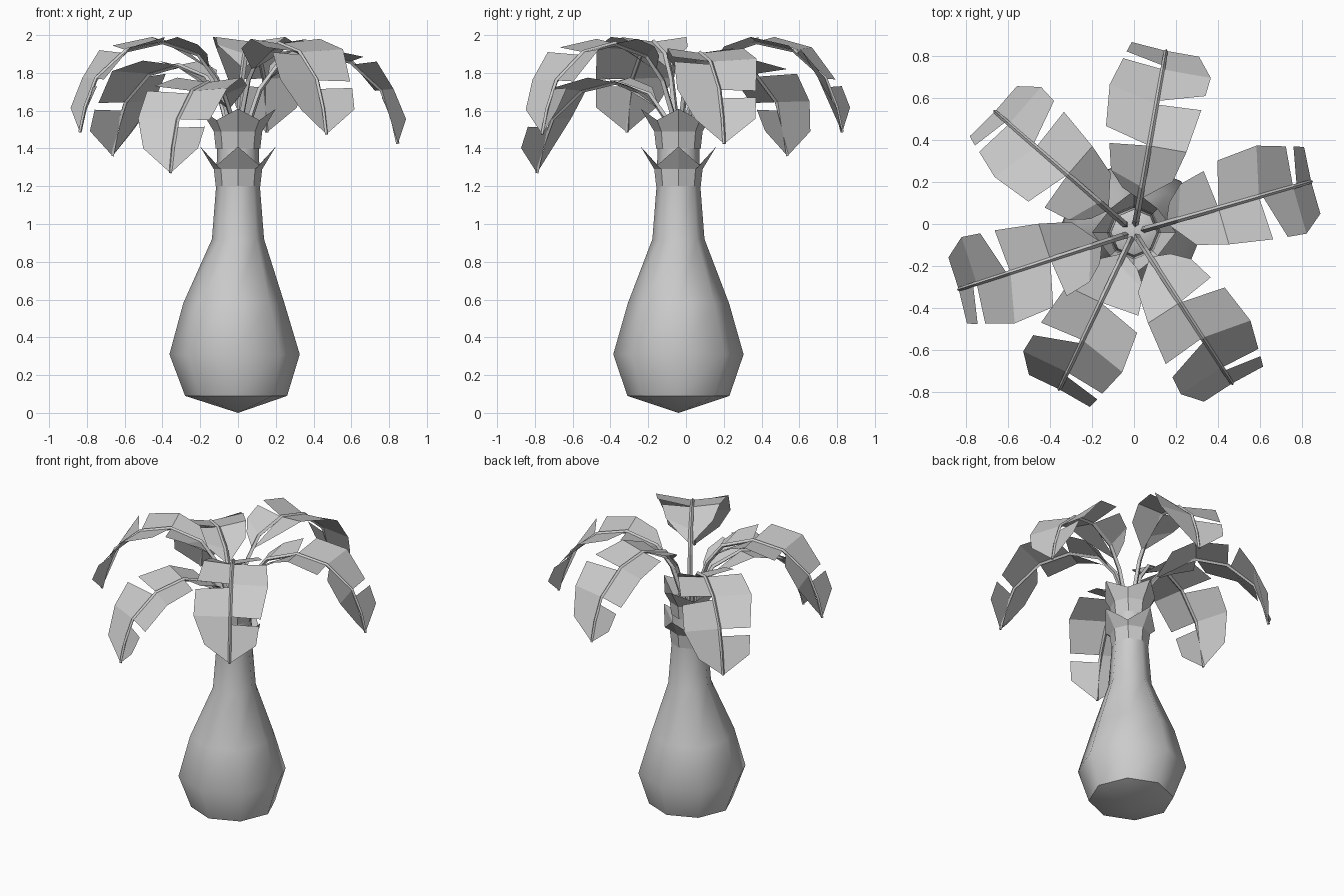
import bpy, bmesh, math
from mathutils import Vector, Matrix

if "Cube" in bpy.data.objects:
    bpy.data.objects.remove(bpy.data.objects["Cube"])

CENTRE_Y = -0.04

# One plain grey for everything
grey = bpy.data.materials.new("plain grey")
grey.use_nodes = True
colour = (0.6, 0.6, 0.6, 1)
grey.diffuse_color = colour
grey.node_tree.nodes["Principled BSDF"].inputs["Base Color"].default_value = colour


def finish(bm, name, fix_normals=True):
    if fix_normals:
        bmesh.ops.recalc_face_normals(bm, faces=bm.faces[:])
    mesh = bpy.data.meshes.new(name)
    bm.to_mesh(mesh)
    bm.free()
    mesh.materials.append(grey)
    obj = bpy.data.objects.new(name, mesh)
    bpy.context.collection.objects.link(obj)
    return obj


def bridge(bm, a, b):
    for i in range(len(a)):
        j = (i + 1) % len(a)
        bm.faces.new((a[i], a[j], b[j], b[i]))


def octagon(bm, even, odd, cx=0.0, cy=CENTRE_Y):
    """Eight points; even and odd corners each get their own (radius, z)."""
    ring = []
    for i in range(8):
        r, z = odd if i % 2 else even
        a = i * math.pi / 4
        ring.append(bm.verts.new((cx + r * math.cos(a), cy + r * math.sin(a), z)))
    return ring


# Trunk: bulging octagonal column with pointed ends (radius, z, centre x)
bm = bmesh.new()
profile = [(0.27, 0.09, -0.01), (0.345, 0.31, -0.018), (0.268, 0.58, -0.022),
           (0.138, 0.92, 0), (0.116, 1.2, 0), (0.11, 1.42, 0)]
rings = [octagon(bm, (r, z), (r, z), cx) for r, z, cx in profile]
for a, b in zip(rings, rings[1:]):
    bridge(bm, a, b)
for ring, z in ((rings[0], 0.0), (rings[-1], 1.47)):
    tip = bm.verts.new((0, CENTRE_Y, z))
    for i in range(8):
        bm.faces.new((ring[i], ring[(i + 1) % 8], tip))
trunk = finish(bm, "trunk")
bpy.context.view_layer.objects.active = trunk
trunk.select_set(True)
bpy.ops.object.shade_smooth_by_angle(angle=math.radians(50))
trunk.select_set(False)

# Collars: open rings with four flared spikes
for name, z, notch in (("lower_collar", 1.2, 0.11), ("upper_collar", 1.4, 0.15)):
    bm = bmesh.new()
    base = octagon(bm, (0.118, z), (0.118, z))
    waist = octagon(bm, (0.128, z + 0.09), (0.128, z + 0.09))
    rim = octagon(bm, (0.2, z + 0.21), (0.16, z + notch))
    bridge(bm, base, waist)
    bridge(bm, waist, rim)
    finish(bm, name, False)

# Frond template: midrib (distance out, height)
RIB = [(0.03, 1.35), (0.06, 1.6), (0.12, 1.77), (0.22, 1.9), (0.42, 1.965),
       (0.62, 1.92), (0.79, 1.77), (0.85, 1.62), (0.88, 1.485)]
# Leaf panels: outer edge (out, sideways, height) with matching midrib indices
PANELS = [
    ([2.4, 3, 4], [(0.2, 0.09, 1.9), (0.275, 0.16, 1.95), (0.4, 0.19, 1.99)]),
    ([4, 5, 6], [(0.477, 0.22, 1.99), (0.676, 0.237, 1.935), (0.81, 0.195, 1.765)]),
    ([6.3, 8], [(0.845, 0.185, 1.73), (0.893, 0.168, 1.617)]),
    ([2.4, 4, 5], [(0.27, -0.14, 1.94), (0.42, -0.18, 1.99), (0.63, -0.215, 1.945)]),
    ([5.1, 6, 8], [(0.7, -0.223, 1.92), (0.79, -0.233, 1.775), (0.88, -0.16, 1.615)]),
]


def rib_point(t):
    i = min(int(t), len(RIB) - 2)
    a, b = (Vector((r, 0, z)) for r, z in RIB[i:i + 2])
    return a.lerp(b, t - i)


def leaf_blade(place):
    bm = bmesh.new()
    for params, outer in PANELS:
        inner = [bm.verts.new(rib_point(t)) for t in params]
        edge = [bm.verts.new(p) for p in outer]
        for i in range(len(inner) - 1):
            quad = (inner[i], inner[i + 1], edge[i + 1], edge[i])
            bm.faces.new(quad if outer[0][1] > 0 else quad[::-1])
    bm.transform(place)
    return bm


def stem(place):
    """Thin square tube along the midrib, tapering to the tip."""
    bm = bmesh.new()
    pts = [Vector((r, 0, z)) for r, z in RIB]
    side = Vector((0, 1, 0))
    rings = []
    for i, p in enumerate(pts):
        along = (pts[min(i + 1, len(pts) - 1)] - pts[max(i - 1, 0)]).normalized()
        up = along.cross(side)
        w = 0.017 - 0.001 * i
        rings.append([bm.verts.new(p + d * w) for d in (side, up, -side, -up)])
    for a, b in zip(rings, rings[1:]):
        bridge(bm, a, b)
    bm.faces.new(rings[0])
    bm.faces.new(rings[-1])
    bm.transform(place)
    return bm


# Six fronds: heading in degrees, drop, shift outwards
FRONDS = [(16, -0.06, 0), (80, 0, 0), (139, -0.125, 0),
          (198, 0, 0), (244.5, -0.215, -0.05), (303, -0.01, -0.02)]
for n, (heading, drop, shift) in enumerate(FRONDS, 1):
    place = (Matrix.Translation((0, CENTRE_Y, drop))
             @ Matrix.Rotation(math.radians(heading), 4, 'Z')
             @ Matrix.Translation((shift, 0, 0)))
    finish(leaf_blade(place), f"frond_{n}", False)
    finish(stem(place), f"frond_stem_{n}")
